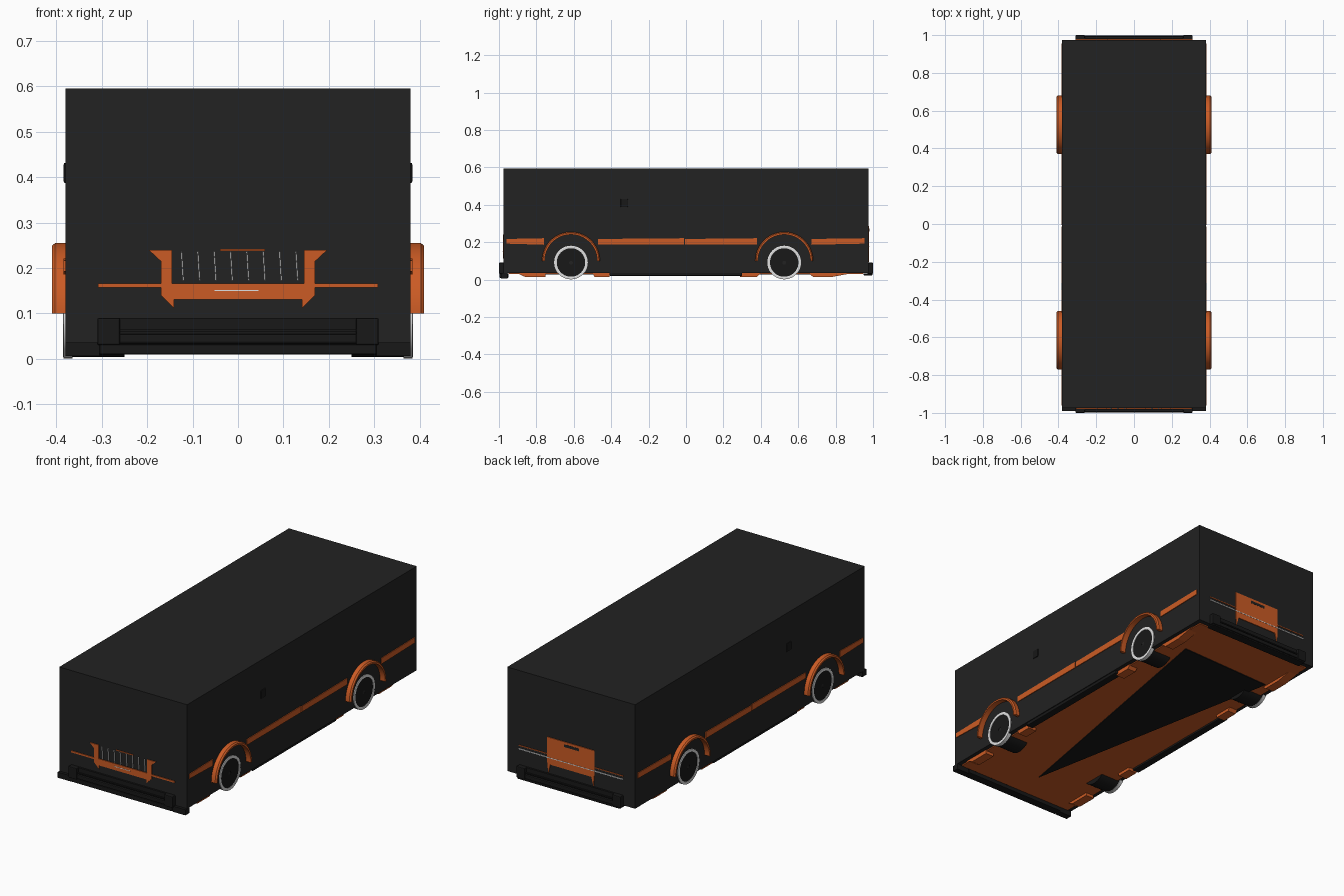
import bpy, bmesh, math

cube = bpy.data.objects.get("Cube")
if cube:
    bpy.data.objects.remove(cube, do_unlink=True)


def material(name, rgb):
    m = bpy.data.materials.new(name)
    m.use_nodes = True
    m.diffuse_color = (*rgb, 1)
    m.node_tree.nodes["Principled BSDF"].inputs["Base Color"].default_value = (*rgb, 1)
    return m


BLACK = material("body black", (0.016, 0.016, 0.016))
TRIM = material("trim black", (0.009, 0.009, 0.009))
ORANGE = material("orange", (0.60, 0.105, 0.018))
WHITE = material("pale grey", (0.75, 0.75, 0.75))


def finish(name, bm, mat, smooth=False):
    bmesh.ops.remove_doubles(bm, verts=bm.verts, dist=1e-5)
    bmesh.ops.recalc_face_normals(bm, faces=bm.faces)
    mesh = bpy.data.meshes.new(name)
    bm.to_mesh(mesh)
    bm.free()
    mesh.materials.append(mat)
    ob = bpy.data.objects.new(name, mesh)
    bpy.context.collection.objects.link(ob)
    if smooth:
        bpy.ops.object.select_all(action="DESELECT")
        ob.select_set(True)
        bpy.context.view_layer.objects.active = ob
        bpy.ops.object.shade_smooth_by_angle(angle=math.radians(35))
    return ob


def prism(name, pts, axis, lo, hi, mat):
    """Extrude a flat outline along an axis from lo to hi."""
    def place(p, d):
        c = list(p)
        c.insert("xyz".index(axis), d)
        return c
    bm = bmesh.new()
    face = bm.faces.new([bm.verts.new(place(p, lo)) for p in pts])
    out = bmesh.ops.extrude_face_region(bm, geom=[face])
    for g in out["geom"]:
        if isinstance(g, bmesh.types.BMVert):
            g.co["xyz".index(axis)] = hi
    return finish(name, bm, mat)


def box(name, x, y, z, mat, bevel=0):
    ob = prism(name, [(x[0], y[0]), (x[1], y[0]), (x[1], y[1]), (x[0], y[1])],
               "z", z[0], z[1], mat)
    if bevel:
        mod = ob.modifiers.new("bevel", "BEVEL")
        mod.width, mod.segments = bevel, 2
    return ob


def ring(name, y, z, profile, sweep, mat, steps=40):
    """Sweep an (x, radius) cross-section around a wheel axle."""
    bm = bmesh.new()
    rows = []
    for i in range(steps + 1):
        a = sweep * i / steps
        rows.append([bm.verts.new((x, y + r * math.cos(a), z + r * math.sin(a)))
                     for x, r in profile])
    n = len(profile)
    for a, b in zip(rows, rows[1:]):
        for k in range(n):
            bm.faces.new((a[k], a[(k + 1) % n], b[(k + 1) % n], b[k]))
    if sweep < 6:
        bm.faces.new(rows[0])
        bm.faces.new(rows[-1][::-1])
    return finish(name, bm, mat, True)


def span(s, a, b):
    return tuple(sorted((s * a, s * b)))


def mirrored(pts):
    return pts + [(-x, z) for x, z in reversed(pts)]


# Main body and underside
box("body", (-.38, .38), (-.975, .975), (.036, .595), BLACK)
box("floor", (-.355, .355), (-.95, .95), (.03, .037), ORANGE)
prism("floor_panel", [(-.3, .69), (.25, .71), (-.02, -.78)], "z", .026, .031, TRIM)

for s, side in ((1, "left"), (-1, "right")):
    # Wheels, rims and flared arches
    for y, end in ((-.615, "front"), (.525, "rear")):
        tag = f"{side}_{end}"
        ring(f"tyre_{tag}", y, .09, [(s * .25, .01), (s * .25, .086),
             (s * .381, .086), (s * .381, .01)], math.tau, TRIM)
        ring(f"rim_{tag}", y, .091, [(s * .365, .076), (s * .365, .09),
             (s * .384, .09), (s * .386, .083), (s * .384, .076)], math.tau, WHITE)
        ring(f"arch_{tag}", y, .1, [(s * .37, .14), (s * .37, .155), (s * .403, .155),
             (s * .41, .149), (s * .41, .14)], math.pi, ORANGE)

    # Side stripe, broken at the arches and the middle
    for i, (a, b, za, zb) in enumerate([(-.96, -.76, .192, .186), (-.47, -.012, .187, .187),
                                        (-.006, .38, .187, .187), (.67, .955, .186, .192)]):
        prism(f"stripe_{side}_{i}", [(a, za), (b, zb), (b, .221), (a, .217)],
              "x", *span(s, .378, .384), ORANGE)

    # Side handle, skirt and lower lips
    box(f"handle_{side}", span(s, .375, .384), (-.35, -.31), (.387, .432), TRIM, .004)
    box(f"skirt_{side}", span(s, .335, .375), (-.41, .3), (.02, .04), TRIM, .004)
    for i, (a, b, c, d) in enumerate([(-.91, -.75, -.86, -.75), (-.5, -.41, -.49, -.41),
                                      (.29, .4, .29, .38), (.65, .91, .68, .78)]):
        prism(f"lip_{side}_{i}", [(a, .038), (b, .038), (d, .014), (c, .014)],
              "x", *span(s, .31, .36), ORANGE)

    # Corner pieces of the front bumper
    box(f"front_corner_{side}", span(s, .305, .38), (-.99, -.955), (.006, .036), TRIM)
    box(f"front_bumper_end_{side}", span(s, .26, .31), (-1, -.97), (.03, .09), TRIM, .004)
    box(f"rear_bumper_end_{side}", span(s, .26, .31), (.97, 1), (.03, .09), TRIM, .004)

# Bumpers
for s, end in ((-1, "front"), (1, "rear")):
    low = .009 if s < 0 else .022
    box(f"{end}_bumper_base", (-.305, .305), span(s, .95, .997), (low, .032), TRIM, .004)
    box(f"{end}_bumper_back", (-.27, .27), span(s, .97, .985), (.03, .09), TRIM)
    box(f"{end}_bumper_bar", (-.27, .27), span(s, .98, .997), (.034, .055), TRIM, .004)
    box(f"{end}_bumper_rail", (-.27, .27), span(s, .98, .992), (.06, .066), TRIM)

# Front grille plates
FRONT = (-.979, -.974)
prism("grille_frame", mirrored([(-.145, .166), (-.145, .24), (-.197, .24), (-.17, .215),
      (-.17, .14), (-.141, .112), (-.141, .131)]), "y", *FRONT, ORANGE)
for s in (1, -1):
    box("grille_line", span(s, .165, .308), FRONT, (.157, .166), ORANGE)
box("grille_top_line", (-.04, .06), FRONT, (.238, .242), ORANGE)
box("grille_badge", (-.052, .045), (-.98, -.975), (.149, .152), WHITE)
for i in range(8):
    x = -.124 + .036 * i
    prism("grille_slit", [(x - .002, .236), (x + .001, .236), (x + .005, .172),
                          (x + .002, .172)], "y", *FRONT, WHITE)

# Rear panel plates
REAR = (.974, .979)
prism("rear_panel", mirrored([(-.14, .285), (-.14, .15), (-.134, .095), (-.122, .14)]),
      "y", *REAR, ORANGE)
box("rear_panel_notch", (-.05, .04), (.975, .98), (.258, .272), BLACK)
box("rear_white_line", (-.31, .31), (.975, .98), (.174, .178), WHITE)
for s in (1, -1):
    box("rear_orange_line", span(s, .14, .31), REAR, (.192, .196), ORANGE)
